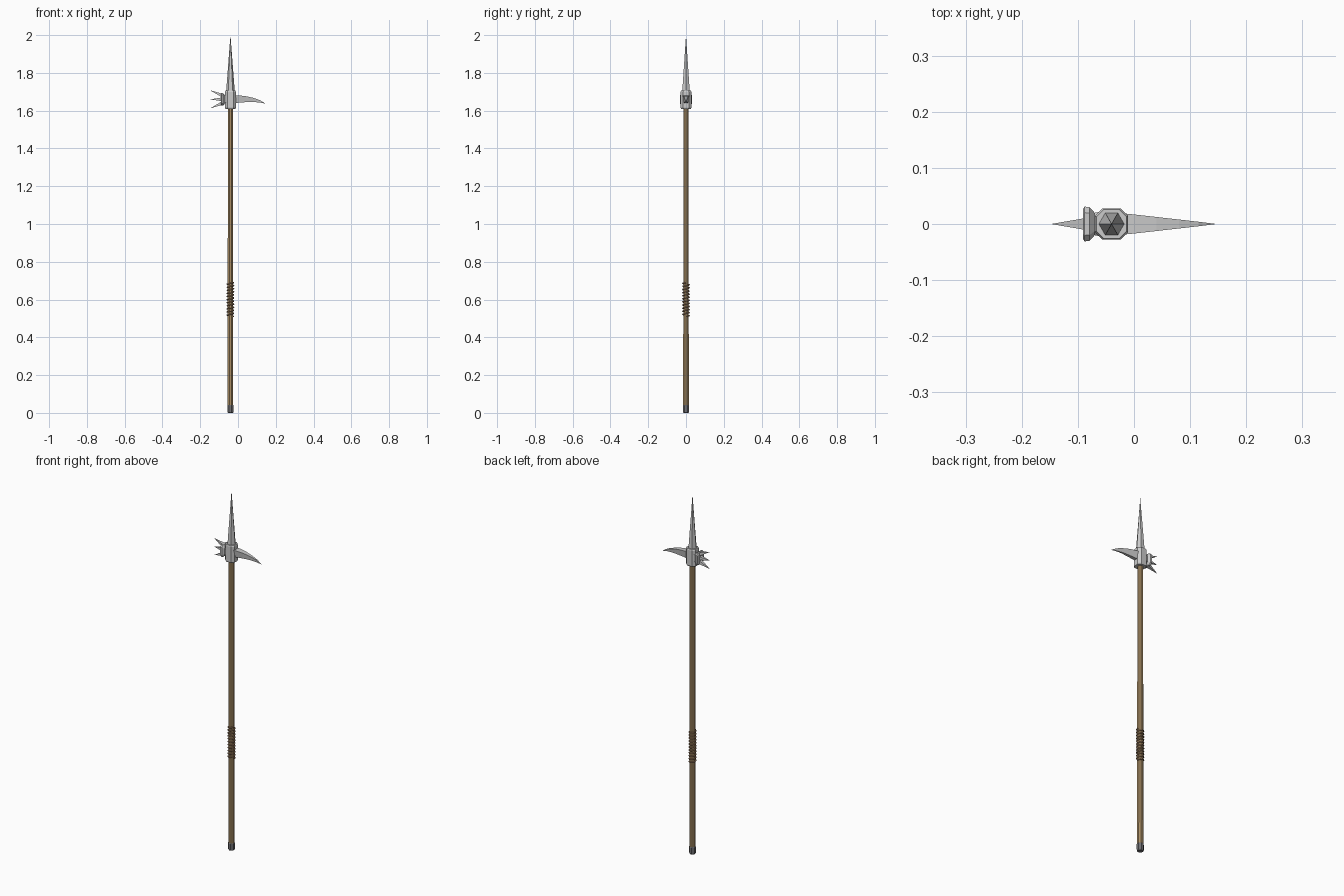
import bpy, bmesh
from math import sin, cos, pi
from mathutils import Vector

if "Cube" in bpy.data.objects:
    bpy.data.objects.remove(bpy.data.objects["Cube"])

CX = -0.04   # shaft axis
HZ = 1.66    # height of the hammer head axis


def material(name, rgb):
    m = bpy.data.materials.new(name)
    m.diffuse_color = (*rgb, 1)
    m.use_nodes = True
    m.node_tree.nodes["Principled BSDF"].inputs["Base Color"].default_value = m.diffuse_color
    return m


wood = material("wood", (0.40, 0.27, 0.13))
cord = material("cord", (0.27, 0.16, 0.09))
dark_iron = material("dark_iron", (0.16, 0.16, 0.17))


def loft(name, rings, mat=None):
    """Skin matching rings of points; a ring shrunk to one point makes a tip."""
    bm = bmesh.new()
    rows = [[bm.verts.new(p) for p in ring] for ring in rings]
    n = len(rows[0])
    for a, b in zip(rows, rows[1:]):
        for i in range(n):
            j = (i + 1) % n
            bm.faces.new((a[i], a[j], b[j], b[i]))
    bm.faces.new(rows[0][::-1])
    bm.faces.new(rows[-1])
    bmesh.ops.remove_doubles(bm, verts=bm.verts, dist=1e-5)
    bmesh.ops.recalc_face_normals(bm, faces=bm.faces)
    me = bpy.data.meshes.new(name)
    bm.to_mesh(me)
    bm.free()
    ob = bpy.data.objects.new(name, me)
    bpy.context.collection.objects.link(ob)
    if mat:
        me.materials.append(mat)
    return ob


def ngon(sides, r, z, turn=0.0):
    return [(CX + r * cos(2 * pi * i / sides + turn), r * sin(2 * pi * i / sides + turn), z)
            for i in range(sides)]


def chamfered(a, b, c):
    """Rectangle outline with cut corners, half sizes a and b, cut c."""
    return [(a, -b + c), (a, b - c), (a - c, b), (-a + c, b),
            (-a, b - c), (-a, -b + c), (-a + c, -b), (a - c, -b)]


# Shaft and butt cap
loft("shaft", [ngon(8, 0.016, 0.03, pi / 8), ngon(8, 0.015, 1.63, pi / 8)], wood)
loft("butt_cap", [ngon(8, r, z, pi / 8) for r, z in
                  ((0.014, 0), (0.018, 0.006), (0.018, 0.038), (0.016, 0.042))], dark_iron)

# Cord wound around the grip
turns, steps = 11, 12
cu = bpy.data.curves.new("grip_cord", "CURVE")
cu.dimensions = "3D"
cu.bevel_depth = 0.004
cu.bevel_resolution = 1
cu.use_fill_caps = True
sp = cu.splines.new("POLY")
sp.points.add(turns * steps)
for i, p in enumerate(sp.points):
    t = 2 * pi * i / steps
    p.co = (CX + 0.0165 * cos(t), 0.0165 * sin(t), 0.51 + 0.18 * i / (turns * steps), 1)
cu.materials.append(cord)
grip = bpy.data.objects.new("grip_cord", cu)
bpy.context.collection.objects.link(grip)
bpy.context.view_layer.objects.active = grip
grip.select_set(True)
bpy.ops.object.convert(target="MESH")

# Socket block with cut corners
loft("socket", [[(CX + x, y, z) for x, y in chamfered(a, b, 0.013)] for a, b, z in
                ((0.027, 0.026, 1.61), (0.029, 0.028, 1.616),
                 (0.029, 0.028, 1.700), (0.027, 0.026, 1.706))])

# Six-sided top spike
loft("top_spike", [ngon(6, 0.023, 1.70), ngon(6, 0, 2.0)])

# Down-curved beak: x, top z, bottom z, half width
beak = [(-0.03, 1.682, 1.640, 0.020), (0.0, 1.681, 1.642, 0.017), (0.04, 1.677, 1.645, 0.0125),
        (0.08, 1.668, 1.646, 0.008), (0.115, 1.656, 1.643, 0.004), (0.147, 1.637, 1.637, 0)]
loft("beak", [[(x, -w, t), (x, w, t), (x, w * 0.6, b), (x, -w * 0.6, b)] for x, t, b, w in beak])

# Hammer head with waisted neck and flared face
loft("hammer_head", [[(x, u, HZ + v) for u, v in chamfered(h, h + 0.003, h * 0.35)] for x, h in
                     ((-0.055, 0.023), (-0.070, 0.020), (-0.079, 0.030),
                      (-0.088, 0.031), (-0.091, 0.027))])

# Three spreading prongs on the hammer face
for k, part in ((-1, "lower"), (0, "middle"), (1, "upper")):
    c = Vector((-0.086, 0, HZ + 0.021 * k))
    tip = Vector((-0.148, 0, HZ + 0.048 * k))
    base = [c + Vector((0, 0.0115 * cos(t * pi / 2 + pi / 4) * 1.3,
                        0.0105 * sin(t * pi / 2 + pi / 4) * 1.3)) for t in range(4)]
    loft(part + "_prong", [base, [tip] * 4])
